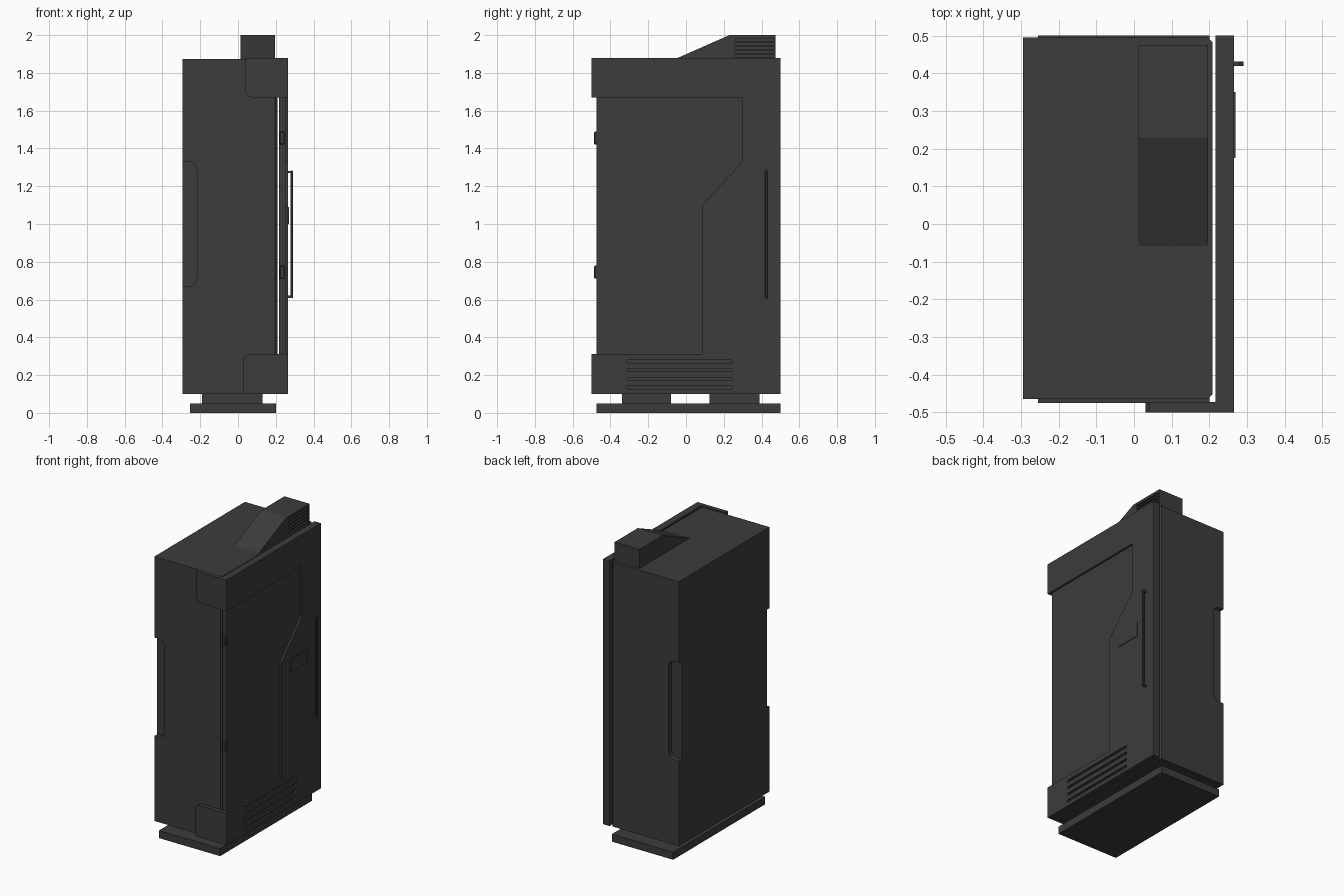
import bpy, bmesh, math
from mathutils import Vector

cube = bpy.data.objects.get("Cube")
if cube:
    bpy.data.objects.remove(cube, do_unlink=True)

charcoal = bpy.data.materials.new("charcoal")
charcoal.use_nodes = True
charcoal.diffuse_color = (0.045, 0.045, 0.045, 1)
charcoal.node_tree.nodes["Principled BSDF"].inputs["Base Color"].default_value = charcoal.diffuse_color


def prism(name, outline, axis, lo, hi, bevel=0):
    """Extrude a 2D outline along an axis: X takes (y, z), Y takes (x, z), Z takes (x, y)."""
    def place(p, d):
        return {"X": (d, p[0], p[1]), "Y": (p[0], d, p[1]), "Z": (p[0], p[1], d)}[axis]
    bm = bmesh.new()
    face = bm.faces.new([bm.verts.new(place(p, lo)) for p in outline])
    ext = bmesh.ops.extrude_face_region(bm, geom=[face])
    shift = Vector(place((0, 0), hi - lo))
    bmesh.ops.translate(bm, vec=shift, verts=[v for v in ext["geom"] if isinstance(v, bmesh.types.BMVert)])
    bmesh.ops.recalc_face_normals(bm, faces=bm.faces)
    if bevel:
        bmesh.ops.bevel(bm, geom=bm.edges[:], offset=bevel, segments=1, affect="EDGES")
    mesh = bpy.data.meshes.new(name)
    bm.to_mesh(mesh)
    bm.free()
    mesh.materials.append(charcoal)
    obj = bpy.data.objects.new(name, mesh)
    bpy.context.collection.objects.link(obj)
    return obj


def rect(a0, b0, a1, b1, radii=(0, 0, 0, 0), steps=5):
    """Rectangle outline with a radius per corner, anticlockwise from the low corner."""
    pts = []
    corners = [(a0, b0, 1, 1), (a1, b0, -1, 1), (a1, b1, -1, -1), (a0, b1, 1, -1)]
    for i, ((a, b, sa, sb), r) in enumerate(zip(corners, radii)):
        if not r:
            pts.append((a, b))
            continue
        for k in range(steps + 1):
            t = math.pi + math.pi / 2 * (i + k / steps)
            pts.append((a + sa * r + r * math.cos(t), b + sb * r + r * math.sin(t)))
    return pts


def box(name, x0, x1, y0, y1, z0, z1, bevel=0):
    return prism(name, rect(x0, y0, x1, y1), "Z", z0, z1, bevel)


def cut(target, cutters):
    for c in cutters:
        c.hide_render = True
        mod = target.modifiers.new("cut", "BOOLEAN")
        mod.operation = "DIFFERENCE"
        mod.solver = "EXACT"
        mod.object = c
        bpy.context.view_layer.objects.active = target
        bpy.ops.object.modifier_apply(modifier=mod.name)
        bpy.data.objects.remove(c, do_unlink=True)


# Plinth and its two feet
box("base_plate", -0.255, 0.2, -0.475, 0.5, 0, 0.05)
box("front_foot", -0.19, 0.13, -0.34, -0.08, 0.05, 0.1)
box("back_foot", -0.19, 0.13, 0.125, 0.39, 0.05, 0.1)

# Cabinet with chamfered door-side corners and finger recesses on the far edges
c = 0.012
body = prism("cabinet_body", [(-0.295, -0.465), (0.208 - c, -0.465), (0.208, -0.465 + c),
                              (0.208, 0.495 - c), (0.208 - c, 0.495), (-0.295, 0.495)], "Z", 0.1, 1.873)
recess = rect(-0.35, 0.67, -0.218, 1.33, (0, 0.045, 0.045, 0))
cut(body, [prism("recess_cutter", recess, "Y", y0, y1) for y0, y1 in ((-0.6, -0.435), (0.465, 0.6))])

# Door: inner leaf, recessed panel and raised stepped frame
box("door_leaf", 0.217, 0.241, -0.472, 0.5, 0.1, 1.878)
box("door_panel", 0.241, 0.252, -0.475, 0.32, 0.25, 1.7)
frame_outline = [(-0.5, 0.1), (0.5, 0.1), (0.5, 1.878), (-0.5, 1.878), (-0.5, 1.67),
                 (0.3, 1.67), (0.3, 1.33), (0.085, 1.1), (0.085, 0.312), (-0.5, 0.312)]
frame = prism("door_frame", frame_outline, "X", 0.241, 0.265)
slots = []
for i in range(4):
    z = 0.135 + 0.0455 * i
    r = 0.007
    slots.append(prism("slot_cutter", rect(-0.315, z - 0.008, 0.245, z + 0.008, (r, r, r, r), 3), "X", 0.253, 0.3))
cut(frame, slots)

# Corner brackets that wrap around onto the front
prism("upper_bracket", rect(0.04, 1.67, 0.241, 1.878, (0.035, 0, 0, 0)), "Y", -0.5, -0.472)
prism("lower_bracket", rect(0.03, 0.1, 0.241, 0.312, (0, 0, 0, 0.035)), "Y", -0.5, -0.472)

# Hinges on the front edge of the door
for name, z in (("lower_hinge", 0.745), ("upper_hinge", 1.455)):
    box(name, 0.22, 0.247, -0.486, -0.46, z - 0.034, z + 0.034, 0.004)

# Pull handle with two standoffs
box("handle_bar", 0.279, 0.291, 0.419, 0.432, 0.608, 1.282, 0.002)
for name, z in (("lower_handle_mount", 0.615), ("upper_handle_mount", 1.275)):
    box(name, 0.26, 0.282, 0.419, 0.432, z - 0.006, z + 0.006)

# Thin latch plate
box("latch_plate", 0.262, 0.27, 0.175, 0.35, 1.0, 1.09)

# Sloped housing on the roof with side vents
housing = prism("roof_housing", [(-0.065, 1.87), (0.475, 1.87), (0.475, 2.0), (0.23, 2.0)], "X", 0.012, 0.197)
cut(housing, [box("vent_cutter", 0.185, 0.3, 0.26, 0.465, z - 0.006, z + 0.006)
              for z in [1.89 + 0.0215 * i for i in range(5)]])
